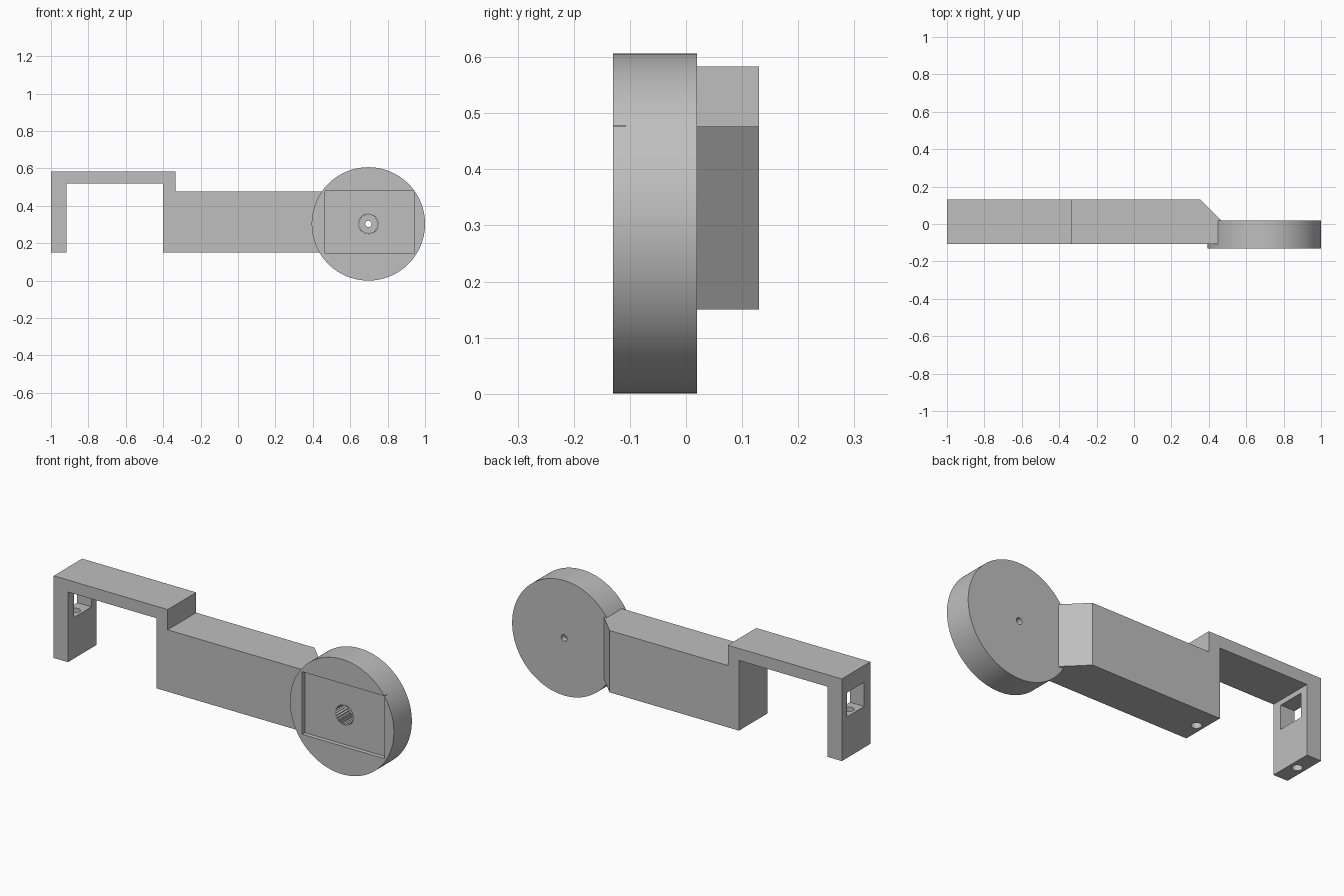
import bpy
import bmesh
import math
from mathutils import Vector

cube = bpy.data.objects.get("Cube")
if cube:
    bpy.data.objects.remove(cube, do_unlink=True)

grey = bpy.data.materials.new("light grey plastic")
grey.use_nodes = True
colour = (0.52, 0.52, 0.52, 1)
grey.diffuse_color = colour
grey.node_tree.nodes["Principled BSDF"].inputs["Base Color"].default_value = colour


def prism(name, points, axis, start, end):
    """Extrude a flat outline along y (points are x, z) or z (points are x, y)."""
    bm = bmesh.new()
    place = {"y": lambda a, b: (a, start, b), "z": lambda a, b: (a, b, start)}[axis]
    face = bm.faces.new([bm.verts.new(place(a, b)) for a, b in points])
    step = Vector((0, end - start, 0)) if axis == "y" else Vector((0, 0, end - start))
    new = bmesh.ops.extrude_face_region(bm, geom=[face], use_keep_orig=True)["geom"]
    bmesh.ops.translate(bm, vec=step, verts=[v for v in new if isinstance(v, bmesh.types.BMVert)])
    bmesh.ops.recalc_face_normals(bm, faces=bm.faces)
    mesh = bpy.data.meshes.new(name)
    bm.to_mesh(mesh)
    bm.free()
    mesh.materials.append(grey)
    obj = bpy.data.objects.new(name, mesh)
    bpy.context.collection.objects.link(obj)
    return obj


def rect(a0, a1, b0, b1):
    return [(a0, b0), (a1, b0), (a1, b1), (a0, b1)]


def ring(a, b, count, *radii):
    """Closed outline whose radius cycles through the given radii."""
    return [(a + radii[i % len(radii)] * math.cos(math.tau * i / count),
             b + radii[i % len(radii)] * math.sin(math.tau * i / count)) for i in range(count)]


FRONT, BACK, DISC_BACK = -0.107, 0.13, 0.02
BOTTOM, TOP = 0.15, 0.583
HUB = (0.697, 0.303)

# Arm with the hooked clip at one end
arm = prism("bracket_arm_and_wheel", [
    (-1, BOTTOM), (-0.917, BOTTOM), (-0.917, 0.52), (-0.4, 0.52), (-0.4, BOTTOM),
    (0.465, BOTTOM), (0.465, 0.476), (-0.335, 0.476), (-0.335, TOP), (-1, TOP)],
    "y", FRONT, BACK)

# Round head
disc = prism("round_head", ring(*HUB, 128, 0.303), "y", -0.13, DISC_BACK)

mid_y = (FRONT + BACK) / 2
steps = [
    # Slanted back corner beside the head
    (prism("corner_cutter", [(0.355, BACK), (0.465, DISC_BACK), (0.6, DISC_BACK),
                             (0.6, 0.2), (0.355, 0.2)], "z", 0, 0.7), "DIFFERENCE"),
    # Window in the clip leg
    (prism("window_cutter", rect(-1.1, -0.85, -0.056, 0.088), "z", 0.367, 0.494), "DIFFERENCE"),
    # Screw holes from below
    (prism("leg_hole_cutter", ring(-0.958, mid_y, 32, 0.025), "z", 0.1, 0.4), "DIFFERENCE"),
    (prism("arm_hole_cutter", ring(-0.36, mid_y, 32, 0.025), "z", 0.1, 0.37), "DIFFERENCE"),
    (disc, "UNION"),
    # Shallow rectangular recess, splined socket and through bore
    (prism("recess_cutter", rect(0.465, 0.945, 0.148, 0.478), "y", -0.2, FRONT), "DIFFERENCE"),
    (prism("socket_cutter", ring(*HUB, 50, 0.055, 0.047), "y", -0.2, -0.01), "DIFFERENCE"),
    (prism("bore_cutter", ring(*HUB, 32, 0.017), "y", -0.2, 0.1), "DIFFERENCE"),
]
for tool, operation in steps:
    mod = arm.modifiers.new(tool.name, "BOOLEAN")
    mod.operation = operation
    mod.solver = "EXACT"
    mod.object = tool

# Bake the cuts and remove the helpers
graph = bpy.context.evaluated_depsgraph_get()
arm_mesh = bpy.data.meshes.new_from_object(arm.evaluated_get(graph))
arm.modifiers.clear()
arm.data = arm_mesh
for tool, operation in steps:
    bpy.data.objects.remove(tool, do_unlink=True)

bpy.ops.object.select_all(action="DESELECT")
arm.select_set(True)
bpy.context.view_layer.objects.active = arm
bpy.ops.object.shade_smooth_by_angle(angle=math.radians(20))
